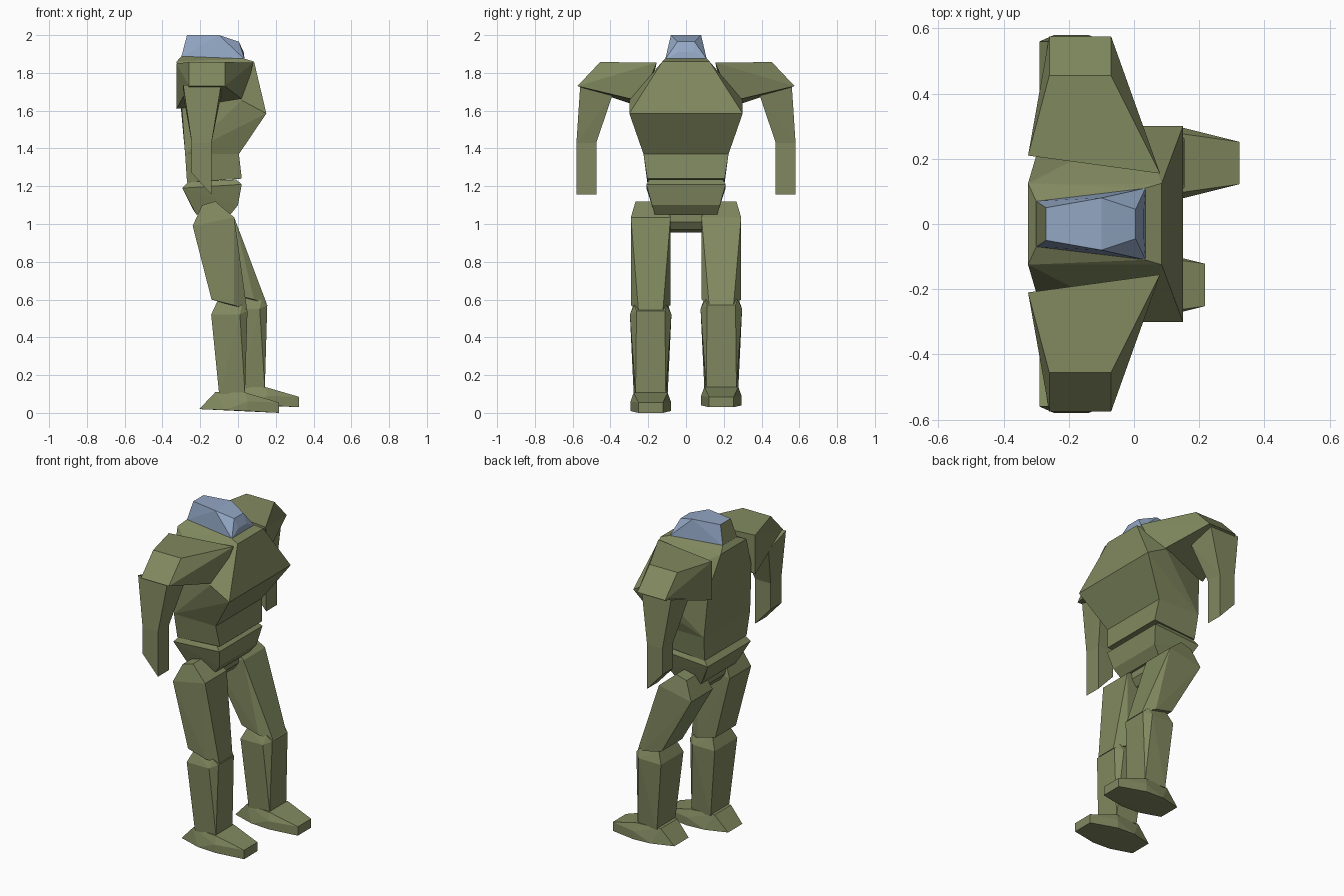
import bpy
import bmesh
from math import radians

cube = bpy.data.objects.get("Cube")
if cube:
    bpy.data.objects.remove(cube, do_unlink=True)


def material(name, colour):
    mat = bpy.data.materials.new(name)
    mat.use_nodes = True
    mat.diffuse_color = colour
    node = next(n for n in mat.node_tree.nodes if n.type == 'BSDF_PRINCIPLED')
    node.inputs["Base Color"].default_value = colour
    node.inputs["Roughness"].default_value = 0.9
    return mat


olive = material("olive", (0.22, 0.25, 0.115, 1))
blue = material("visor blue", (0.29, 0.385, 0.55, 1))


def solid(name, points, mats=(olive,)):
    """Faceted convex block spanning the corner points."""
    bm = bmesh.new()
    for p in points:
        bm.verts.new(p)
    bmesh.ops.convex_hull(bm, input=bm.verts[:])
    loose = [v for v in bm.verts if not v.link_faces]
    bmesh.ops.delete(bm, geom=loose, context='VERTS')
    bmesh.ops.dissolve_limit(bm, angle_limit=radians(2), verts=bm.verts[:], edges=bm.edges[:])
    bmesh.ops.recalc_face_normals(bm, faces=bm.faces[:])
    mesh = bpy.data.meshes.new(name)
    bm.to_mesh(mesh)
    bm.free()
    for m in mats:
        mesh.materials.append(m)
    obj = bpy.data.objects.new(name, mesh)
    bpy.context.collection.objects.link(obj)
    return obj


def both(points):
    """Mirror half-width corners across the body's centre plane."""
    return [(x, s * y, z) for x, y, z in points for s in (-1, 1)]


# Torso: chest with sloped collar, belly band, and pelvis
solid("chest", both([
    (-.30, .07, 1.888), (.035, .11, 1.875), (-.325, .125, 1.86), (.085, .125, 1.86),
    (.15, .30, 1.585), (.02, .30, 1.655), (-.30, .21, 1.66),
    (.005, .225, 1.37), (-.28, .225, 1.37)]))
solid("belly", both([
    (.005, .225, 1.37), (-.28, .225, 1.37), (.02, .205, 1.24), (-.27, .205, 1.22)]))
solid("pelvis", both([
    (-.01, .195, 1.235), (-.26, .195, 1.225), (.02, .21, 1.21), (-.295, .21, 1.19),
    (.0, .18, 1.10), (-.24, .17, 1.08), (-.04, .165, 1.05), (-.22, .165, 1.05)]))

# Hip axle between the legs
bpy.ops.mesh.primitive_cylinder_add(vertices=10, radius=.08, depth=.24,
                                    location=(-.13, 0, 1.035), rotation=(radians(90), 0, 0))
bpy.context.object.name = "hip_axle"
bpy.context.object.data.materials.append(olive)

# Head: blue canopy with an olive rear panel
head = solid("head", both([
    (-.30, .07, 1.885), (.035, .11, 1.872), (-.27, .05, 2.0), (-.10, .08, 2.0),
    (.005, .045, 1.965), (.03, .04, 1.91)]), (blue, olive))
for face in head.data.polygons:
    face.material_index = int(face.normal.x < -.8)

for side, s in (("left", 1), ("right", -1)):
    def flip(points):
        return [(x, s * y, z) for x, y, z in points]

    # Shoulder tapering outward, then the hanging arm
    solid(side + "_shoulder", flip([
        (-.325, .21, 1.85), (.08, .155, 1.855), (.035, .24, 1.65), (-.325, .21, 1.61),
        (-.26, .455, 1.857), (-.07, .455, 1.857), (-.07, .575, 1.73), (-.26, .575, 1.73)]))
    elbow = [(-.245, .475, 1.43), (-.14, .475, 1.43), (-.14, .58, 1.43), (-.245, .58, 1.43)]
    solid(side + "_upper_arm", flip(elbow + [
        (-.29, .39, 1.68), (-.09, .39, 1.68), (-.09, .56, 1.735), (-.29, .56, 1.735)]))
    solid(side + "_forearm", flip(elbow + [
        (-.245, .475, 1.27), (-.14, .475, 1.155), (-.14, .58, 1.155), (-.245, .58, 1.27)]))

    # Left leg strides forward
    dx, dz = (.105, .03) if s > 0 else (0, 0)

    def leg_part(name, points, hip=()):
        moved = [(x + dx, s * (.187 + k * w), z + dz) for x, w, z in points for k in (-1, 1)]
        fixed = [(x, s * (.187 + k * w), z) for x, w, z in hip for k in (-1, 1)]
        solid(side + name, moved + fixed)

    leg_part("_thigh",
             [(-.14, .10, .60), (-.02, .105, .57), (.048, .065, .545)],
             [(-.24, .105, .99), (-.19, .08, 1.10), (-.12, .08, 1.12), (-.02, .105, 1.035)])
    leg_part("_shin", [
        (-.11, .085, .59), (.02, .085, .57), (-.142, .11, .52), (.05, .075, .54),
        (.01, .11, .52), (-.10, .09, .10), (.037, .08, .10)])
    leg_part("_foot", [
        (-.205, .07, .02), (-.12, .08, .11), (.04, .09, .107), (-.07, .107, .015),
        (.05, .107, .01), (.05, .107, .06), (.218, .065, .055), (.218, .065, 0)])
